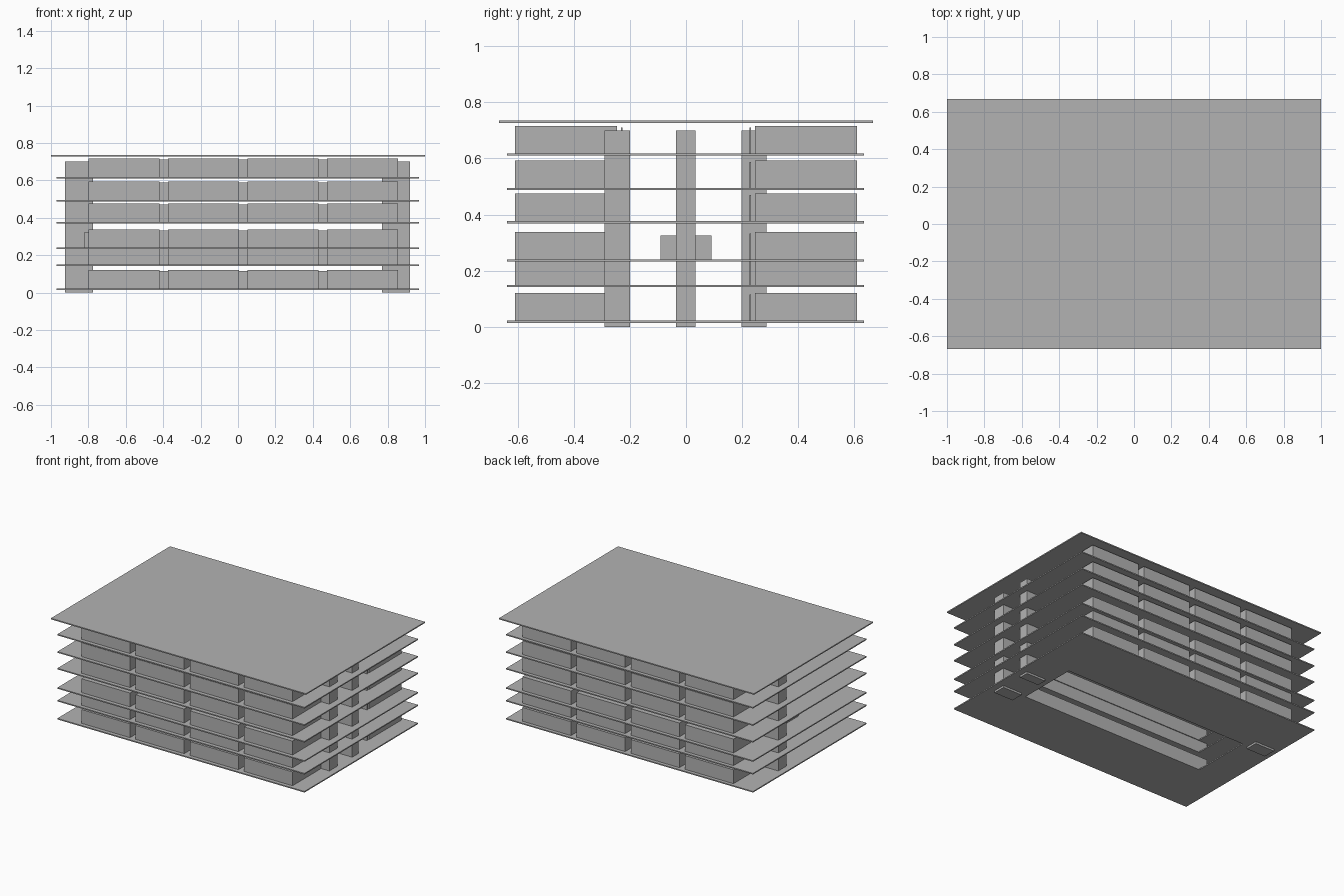
import bpy, bmesh

cube = bpy.data.objects.get("Cube")
if cube:
    bpy.data.objects.remove(cube, do_unlink=True)

# One concrete grey for the whole building
grey = bpy.data.materials.new("concrete_grey")
grey.use_nodes = True
colour = (0.45, 0.45, 0.45, 1)
grey.diffuse_color = colour
grey.node_tree.nodes["Principled BSDF"].inputs["Base Color"].default_value = colour


def finish(name, bm):
    bmesh.ops.recalc_face_normals(bm, faces=bm.faces[:])
    mesh = bpy.data.meshes.new(name)
    bm.to_mesh(mesh)
    bm.free()
    mesh.materials.append(grey)
    obj = bpy.data.objects.new(name, mesh)
    bpy.context.collection.objects.link(obj)
    return obj


def box(name, x, y, z):
    bm = bmesh.new()
    bmesh.ops.create_cube(bm, size=1)
    for v in bm.verts:
        v.co = [(a + b) / 2 + c * (b - a) for (a, b), c in zip((x, y, z), v.co)]
    return finish(name, bm)


def rectangle(bm, x, y, z):
    corners = ((x[0], y[0]), (x[1], y[0]), (x[1], y[1]), (x[0], y[1]))
    return [bm.verts.new((a, b, z)) for a, b in corners]


def ring_slab(name, x, y, hole_x, hole_y, z, thick):
    """Floor plate with a rectangular atrium opening."""
    bm = bmesh.new()
    rings = [(rectangle(bm, x, y, h), rectangle(bm, hole_x, hole_y, h))
             for h in (z, z + thick)]
    (lo, li), (to, ti) = rings
    for a, b in ((lo, li), (to, ti), (lo, to), (li, ti)):
        for i in range(4):
            j = (i + 1) % 4
            bm.faces.new((a[i], a[j], b[j], b[i]))
    return finish(name, bm)


THICK = 0.008
floors = (0.014, 0.142, 0.232, 0.369, 0.487, 0.610)
room_starts = (-0.80, -0.375, 0.05, 0.475)

for level, z in enumerate(floors, 1):
    # Floor plate around the atrium
    ring_slab(f"floor_slab_{level}", (-0.97, 0.967), (-0.637, 0.635),
              (-0.73, 0.72), (-0.22, 0.21), z, THICK)
    top = z + THICK
    for side, s in (("front", -1), ("back", 1)):
        # Four room blocks along each long side
        for n, x in enumerate(room_starts, 1):
            box(f"{side}_room_{level}_{n}", (x, x + 0.38),
                sorted((s * 0.245, s * 0.61)), (top, top + 0.098))
        # Thin corridor wall behind the rooms
        box(f"{side}_corridor_wall_{level}", (-0.80, 0.855),
            sorted((s * 0.226, s * 0.231)), (top, top + 0.093))

# Roof plate
box("roof", (-1, 1), (-0.667, 0.667), (0.727, 0.735))

# Shafts running through all floors
box("front_left_shaft", (0.77, 0.92), (-0.29, -0.20), (0, 0.70))
box("middle_left_shaft", (0.77, 0.92), (-0.035, 0.033), (0, 0.70))
box("back_right_shaft", (-0.925, -0.775), (0.197, 0.287), (0, 0.70))

# Low block on the third floor
box("service_block", (-0.82, -0.73), (-0.09, 0.09), (0.24, 0.325))
